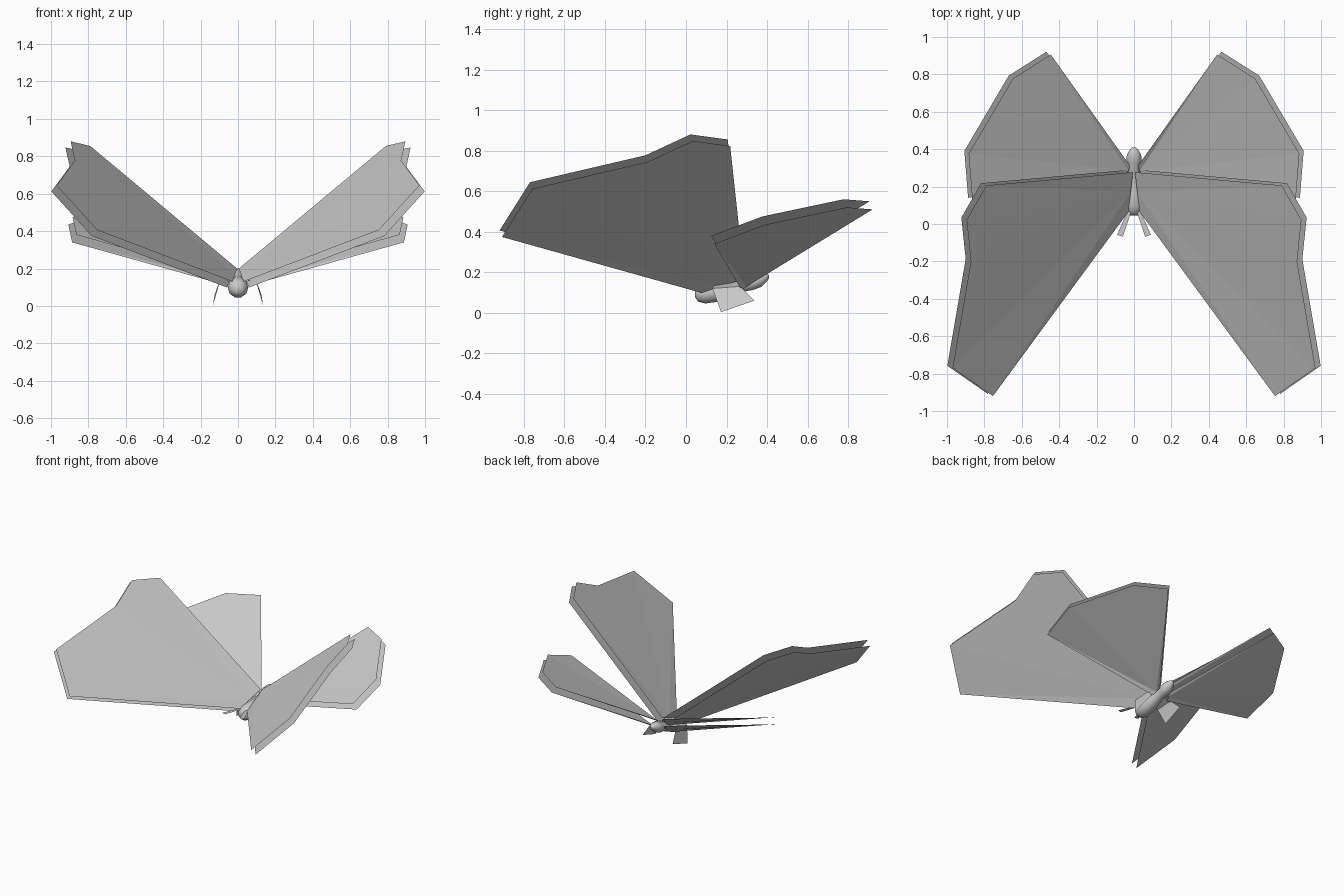
import bpy, math
from mathutils import Vector

cube = bpy.data.objects.get("Cube")
if cube:
    bpy.data.objects.remove(cube, do_unlink=True)

grey = bpy.data.materials.new("plain grey")
grey.use_nodes = True
grey.diffuse_color = (0.6, 0.6, 0.6, 1)
grey.node_tree.nodes["Principled BSDF"].inputs["Base Color"].default_value = (0.6, 0.6, 0.6, 1)


def make(name, verts, faces):
    mesh = bpy.data.meshes.new(name)
    mesh.from_pydata(verts, [], faces)
    mesh.materials.append(grey)
    obj = bpy.data.objects.new(name, mesh)
    bpy.context.collection.objects.link(obj)
    return obj


def pair(name, verts, faces):
    """One part on the left and its mirror image on the right."""
    make("left_" + name, verts, faces)
    make("right_" + name, [(-x, y, z) for x, y, z in verts],
         [tuple(reversed(f)) for f in faces])


def wing_sheet(name, roots, rim, shift):
    """Thin sheet fanned from the middle of its root edge."""
    points = [Vector(p) + Vector(shift) for p in [roots[0]] + rim + [roots[1]]]
    hub = (points[0] + points[-1]) / 2
    faces = [(0, i + 1, i) for i in range(1, len(points))]
    pair(name, [tuple(p) for p in [hub] + points], faces)


# Large front wings, each made of two spaced sheets
front_roots = [(0.005, 0.277, 0.2), (0.03, 0.065, 0.13)]
front_rim = [(0.79, 0.206, 0.855), (0.895, 0.022, 0.88), (0.872, -0.2, 0.777),
             (0.97, -0.77, 0.644), (0.754, -0.92, 0.406)]
wing_sheet("front_wing_upper", front_roots, front_rim, (0, 0, 0))
wing_sheet("front_wing_lower", front_roots, front_rim, (0.028, 0.012, -0.032))

# Smaller rear wings, built the same way
rear_roots = [(0.02, 0.31, 0.19), (0.04, 0.26, 0.15)]
rear_rim = [(0.445, 0.906, 0.55), (0.647, 0.778, 0.56),
            (0.884, 0.376, 0.475), (0.864, 0.125, 0.38)]
wing_sheet("rear_wing_upper", rear_roots, rear_rim, (0, 0, 0))
wing_sheet("rear_wing_lower", rear_roots, rear_rim, (0.023, 0.015, -0.04))

# Body: round head end, narrow waist and pointed tail; (y, z, radius)
rings = [(0.045, 0.095, 0.02), (0.06, 0.095, 0.042), (0.095, 0.098, 0.055),
         (0.16, 0.105, 0.053), (0.23, 0.12, 0.04), (0.28, 0.135, 0.033),
         (0.33, 0.152, 0.042), (0.37, 0.163, 0.038), (0.4, 0.175, 0.02),
         (0.41, 0.178, 0.008)]
n = 10
verts = [(r * math.cos(math.tau * k / n), y, z + r * math.sin(math.tau * k / n))
         for y, z, r in rings for k in range(n)]
faces = [(i * n + k, i * n + n + k, i * n + n + (k + 1) % n, i * n + (k + 1) % n)
         for i in range(len(rings) - 1) for k in range(n)]
faces += [tuple(range(n)), tuple(reversed(range(len(verts) - n, len(verts))))]
body = make("body", verts, faces)
for p in body.data.polygons:
    p.use_smooth = True

# Flat antennae
pair("antenna", [(0.01, 0.08, 0.13), (0.03, 0.08, 0.13),
                 (0.09, -0.058, 0.13), (0.06, -0.068, 0.13)], [(0, 3, 2, 1)])

# Legs: a plate out from the body and a plate hanging down
pair("leg", [(0.02, 0.15, 0.15), (0.02, 0.25, 0.155), (0.1, 0.267, 0.13),
             (0.1, 0.13, 0.12), (0.134, 0.173, 0.003), (0.125, 0.337, 0.06)],
     [(0, 3, 2, 1), (3, 4, 5, 2)])
